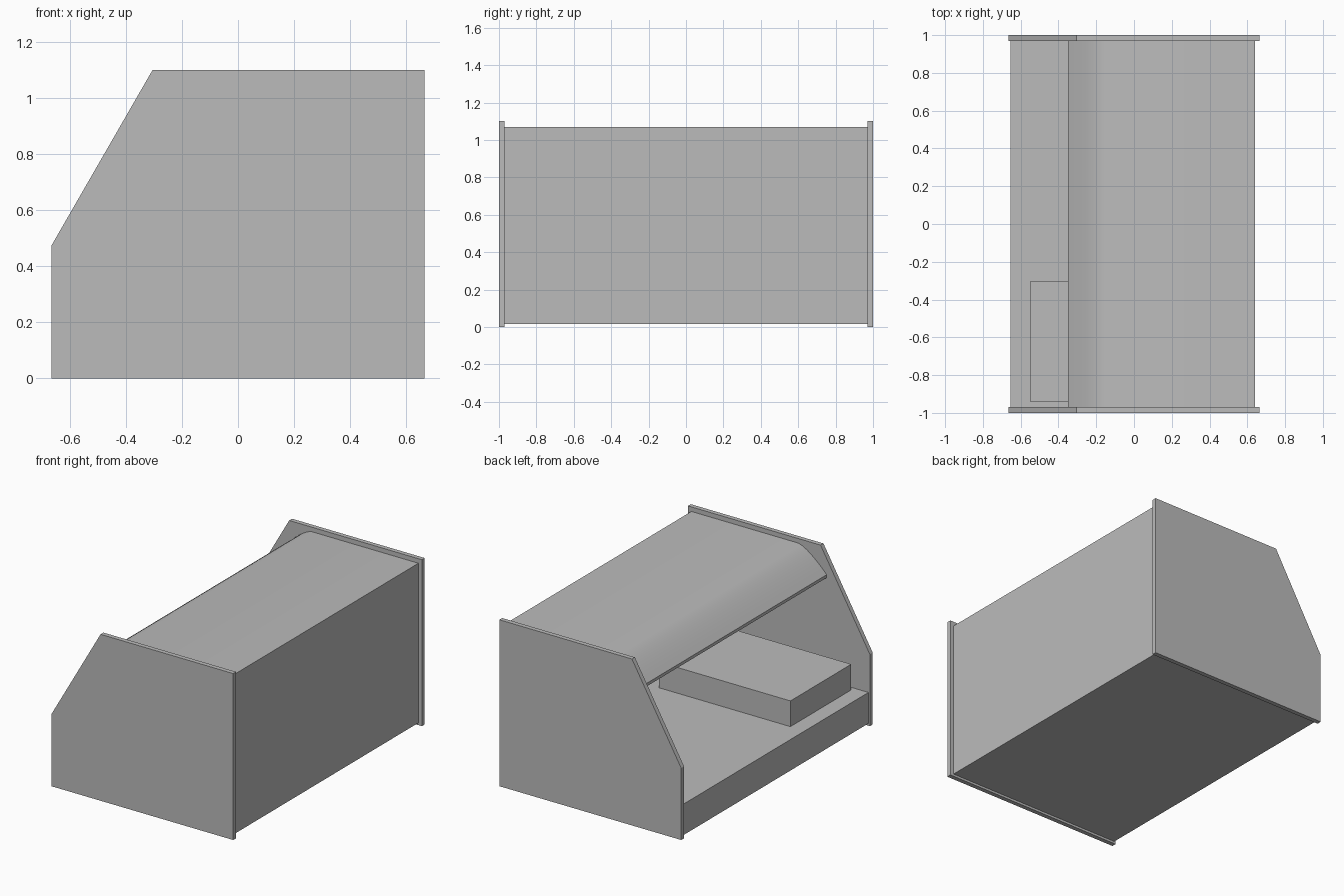
import bpy
import bmesh
import math
from mathutils import Vector

cube = bpy.data.objects.get("Cube")
if cube:
    bpy.data.objects.remove(cube, do_unlink=True)

grey = bpy.data.materials.new("plain grey")
grey.use_nodes = True
colour = (0.5, 0.5, 0.5, 1)
grey.diffuse_color = colour
grey.node_tree.nodes["Principled BSDF"].inputs["Base Color"].default_value = colour


def extrude_profile(name, profile, y0, y1):
    """Solid from an x-z outline, stretched from y0 to y1."""
    bm = bmesh.new()
    face = bm.faces.new([bm.verts.new((x, y0, z)) for x, z in profile])
    out = bmesh.ops.extrude_face_region(bm, geom=[face])
    moved = [g for g in out["geom"] if isinstance(g, bmesh.types.BMVert)]
    bmesh.ops.translate(bm, verts=moved, vec=(0, y1 - y0, 0))
    bmesh.ops.recalc_face_normals(bm, faces=bm.faces)
    mesh = bpy.data.meshes.new(name)
    bm.to_mesh(mesh)
    bm.free()
    mesh.materials.append(grey)
    obj = bpy.data.objects.new(name, mesh)
    bpy.context.collection.objects.link(obj)
    return obj


def box(name, x0, x1, y0, y1, z0, z1):
    return extrude_profile(name, [(x0, z0), (x1, z0), (x1, z1), (x0, z1)], y0, y1)


INNER = 0.97   # inside face of the end panels
SHEET = 0.02   # thickness of the back and canopy

# End panels with the slanted corner
end_outline = [(-0.665, 0), (0.665, 0), (0.665, 1.1), (-0.305, 1.1), (-0.665, 0.475)]
extrude_profile("front_end_panel", end_outline, -1, -INNER)
extrude_profile("rear_end_panel", end_outline, INNER, 1)

# Base deck and the upright wall behind it
box("base_deck", -0.655, 0.64, -INNER, INNER, 0.015, 0.22)
box("back_wall", 0.64 - SHEET, 0.64, -INNER, INNER, 0.22, 1.07 - SHEET)

# Canopy sheet with a rounded, drooping lip
start, bend, lip = Vector((-0.14, 1.07)), Vector((-0.21, 1.06)), Vector((-0.35, 0.917))
steps = 8
curve = []
for i in range(steps + 1):
    t = i / steps
    curve.append(start * (1 - t) ** 2 + bend * 2 * t * (1 - t) + lip * t ** 2)
upper = [(0.64, 1.07)] + [(p.x, p.y) for p in curve]
lower = [(x, z - SHEET) for x, z in reversed(upper)]
canopy = extrude_profile("canopy", upper + lower, -INNER, INNER)
bpy.ops.object.select_all(action="DESELECT")
canopy.select_set(True)
bpy.context.view_layer.objects.active = canopy
bpy.ops.object.shade_smooth_by_angle(angle=math.radians(30))

# Raised block on the deck
box("raised_block", -0.55, 0.41, -0.94, -0.305, 0.22, 0.39)
